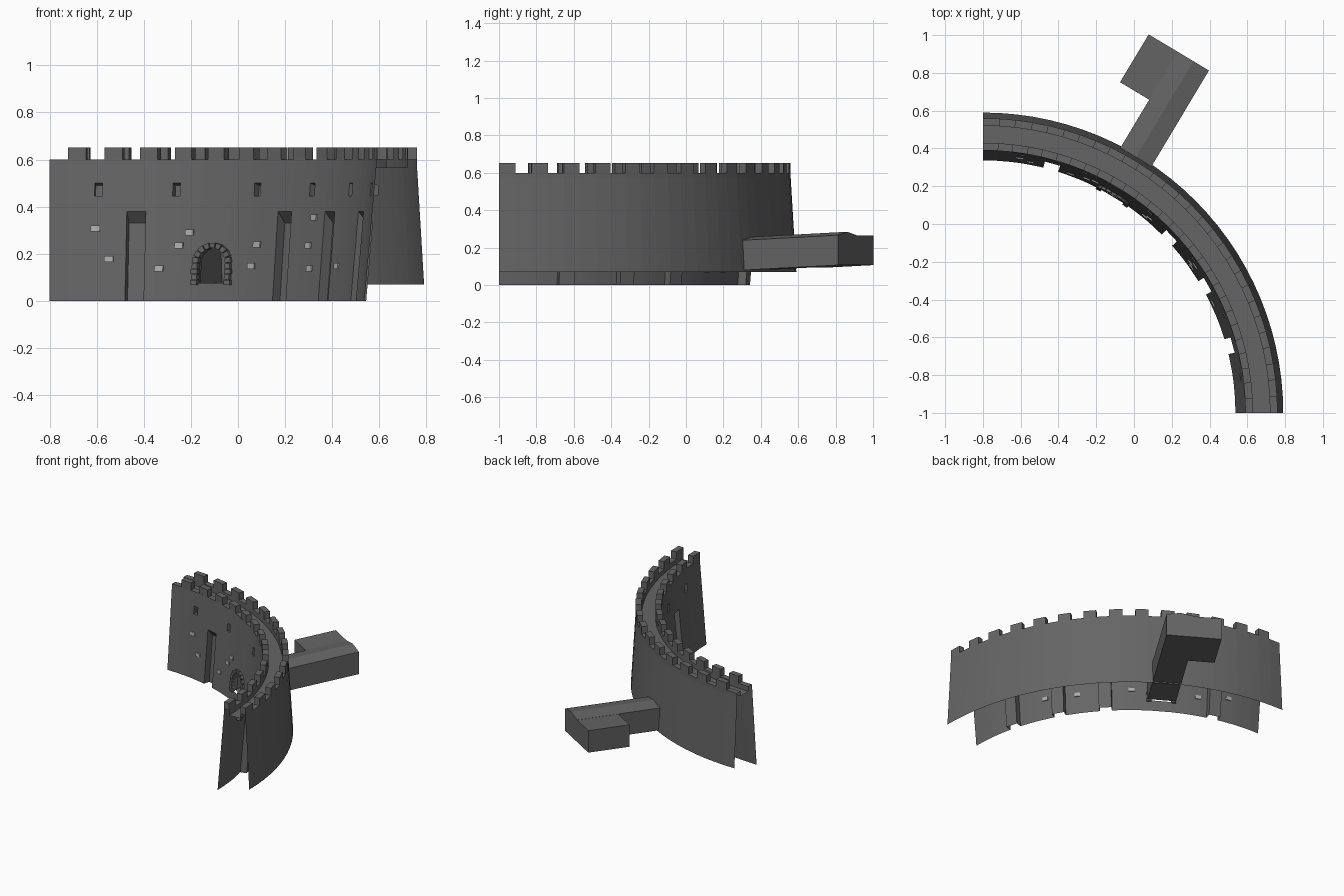
import bpy, bmesh
from math import sin, cos, asin, radians, degrees, pi
from mathutils import Vector

if "Cube" in bpy.data.objects:
    bpy.data.objects.remove(bpy.data.objects["Cube"])

CX, CY = -0.8, -1.0           # centre of the curved wall
STEP = 90 / 28                # angular width of one facet
DOOR = 30.9                   # angle of doorway and passage


def P(a, r, z):
    """Point at angle a (degrees from +y towards +x), radius r, height z."""
    return Vector((CX + r * sin(radians(a)), CY + r * cos(radians(a)), z))


def inner_r(z):
    return 1.337 + 0.053 * z / 0.6


def material(name, v):
    m = bpy.data.materials.new(name)
    m.diffuse_color = (v, v, v, 1)
    m.use_nodes = True
    m.node_tree.nodes["Principled BSDF"].inputs["Base Color"].default_value = m.diffuse_color
    return m


STONE = material("dark_stone", 0.13)
PALE = material("pale_stone", 0.42)


def face(bm, *pts):
    bm.faces.new([bm.verts.new(p) for p in pts])


def hexa(bm, a, b):
    """Six-sided block between two matching quads."""
    va, vb = [bm.verts.new(p) for p in a], [bm.verts.new(p) for p in b]
    bm.faces.new(va)
    bm.faces.new(vb[::-1])
    for i in range(4):
        j = (i + 1) % 4
        bm.faces.new((va[j], va[i], vb[i], vb[j]))


def finish(name, bm, mat=STONE, towards_axis=None):
    bmesh.ops.remove_doubles(bm, verts=bm.verts, dist=0.00005)
    bmesh.ops.recalc_face_normals(bm, faces=bm.faces)
    if towards_axis is not None:
        bm.normal_update()
        s = sum(f.normal.dot(Vector((CX, CY, 0.3)) - f.calc_center_median()) * f.calc_area()
                for f in bm.faces)
        if (s > 0) != towards_axis:
            bmesh.ops.reverse_faces(bm, faces=bm.faces)
    me = bpy.data.meshes.new(name)
    bm.to_mesh(me)
    bm.free()
    me.materials.append(mat)
    ob = bpy.data.objects.new(name, me)
    bpy.context.collection.objects.link(ob)
    return ob


# Outer wall, parapets and walkway: one profile swept through 90 degrees
profile = [(1.59, .07), (1.56, .57), (1.56, .6), (1.52, .6),
           (1.52, .565), (1.43, .565), (1.43, .6), (1.39, .6)]
bm = bmesh.new()
for k in range(28):
    a, b = k * STEP, (k + 1) * STEP
    for (r0, z0), (r1, z1) in zip(profile, profile[1:]):
        face(bm, P(a, r0, z0), P(a, r1, z1), P(b, r1, z1), P(b, r0, z0))
finish("outer_wall_and_walkway", bm, STONE, False)

# Inner wall: sheet with buttress slots, arrow slits and an arched doorway
slots = [(c - 1.75, c + 1.75) for c in (15.6, 46.8, 60.3, 74.8)]
slits = [(c - .7, c + .7) for c in (8.7, 23, 39.8, 54, 68, 82)]
DW, SPRING, SILL, RISE = 3.05, .16, .075, .068   # doorway half-angle and heights
door = (DOOR - DW, DOOR + DW)
cuts = slots + slits + [door]
angles = [k * STEP for k in range(29)
          if not any(a - .3 < k * STEP < b + .3 for a, b in cuts)]
angles = sorted(angles + [v for c in cuts for v in c])
levels = [0, SILL, SPRING, .25, .38, .445, .5, .6]


def wall(a, z, d=0):
    return P(a, inner_r(z) + d, z)


def recess(bm, a, b, z0, z1, drop, d, sill):
    zb = z1 - drop
    face(bm, wall(a, z0, d), wall(b, z0, d), wall(b, zb, d), wall(a, zb, d))
    face(bm, wall(a, zb, d), wall(b, zb, d), wall(b, z1), wall(a, z1))
    for s in (a, b):
        face(bm, wall(s, z0), wall(s, z0, d), wall(s, zb, d), wall(s, z1))
    if sill:
        face(bm, wall(a, z0), wall(b, z0), wall(b, z0, d), wall(a, z0, d))


bm = bmesh.new()
for a, b in zip(angles, angles[1:]):
    for z0, z1 in zip(levels, levels[1:]):
        if (a, b) in slots and z1 <= .38:
            continue
        if (a, b) in slits and z0 == .445:
            continue
        if (a, b) == door and SILL <= z0 < .25:
            continue
        face(bm, wall(a, z0), wall(b, z0), wall(b, z1), wall(a, z1))
for a, b in slots:
    recess(bm, a, b, 0, .38, .05, .045, False)
for a, b in slits:
    recess(bm, a, b, .445, .5, .01, .03, True)
# wall above the arch, and the reveal of the doorway
arch = [(DOOR - DW * cos(pi * i / 10), SPRING + RISE * sin(pi * i / 10)) for i in range(11)]
for (a, za), (b, zb) in zip(arch, arch[1:]):
    face(bm, wall(a, za), wall(b, zb), wall(b, .25), wall(a, .25))
rim = [(door[0], SILL)] + arch + [(door[1], SILL)]
for (a, za), (b, zb) in zip(rim, rim[1:]):
    face(bm, wall(a, za), wall(b, zb), wall(b, zb, .03), wall(a, za, .03))
finish("inner_wall", bm, STONE, True)

# Merlons along both parapets
bm = bmesh.new()
for k in range(14):
    a, b = (2 * k + 1) * STEP, (2 * k + 2) * STEP
    for r0, r1 in ((1.39, 1.43), (1.52, 1.56)):
        hexa(bm, *[[P(a, r0, z), P(b, r0, z), P(b, r1, z), P(a, r1, z)] for z in (.6, .652)])
finish("merlons", bm)

# Stones framing the doorway
bm = bmesh.new()


def block(bm, quad, out, back):
    hexa(bm, [wall(a, z, -out) for a, z in quad], [wall(a, z, back) for a, z in quad])


def ring(t, w, h):
    return (DOOR - w * cos(t), SPRING + h * sin(t))


N = 9
for i in range(N):
    t0, t1 = pi * (i + .08) / N, pi * (i + .92) / N
    block(bm, [ring(t0, DW - .15, RISE - .003), ring(t1, DW - .15, RISE - .003),
               ring(t1, 4.1, .087), ring(t0, 4.1, .087)], .014, .012)
for s in (-1, 1):
    for i in range(4):
        z0 = .067 + i * .0235
        w = 4.2 if i % 2 == 0 else 4.0
        u0, u1 = DOOR + s * (DW - .15), DOOR + s * w
        block(bm, [(u0, z0), (u1, z0), (u1, z0 + .021), (u0, z0 + .021)], .016, .012)
finish("door_arch_stones", bm)

# Pale bricks standing slightly proud of the inner wall (x, z)
bm = bmesh.new()
for x, z in [(-.605, .308), (-.548, .178), (-.335, .137), (-.25, .235), (-.205, .29),
             (.082, .24), (.057, .148), (.325, .354), (.3, .235), (.305, .137), (.42, .148)]:
    a = degrees(asin((x - CX) / inner_r(z)))
    w, h = .82, .0125
    block(bm, [(a - w, z - h), (a + w, z - h), (a + w, z + h), (a - w, z + h)], .007, .006)
finish("pale_bricks", bm, PALE)

# Rising passage behind the doorway with a low gabled roof
def Q(d, t, h):
    """Point d outward along the passage, t sideways, h above its floor."""
    a = radians(DOOR)
    return Vector((CX + d * sin(a) - t * cos(a), CY + d * cos(a) + t * sin(a),
                   .08 + .046 * (d - 1.585) + h))


bm = bmesh.new()
section = [(-.096, 0), (-.096, .16), (0, .178), (.096, .16), (.096, 0)]
D0, D1 = 1.365, 2.17
for (t0, h0), (t1, h1) in zip(section, section[1:] + section[:1]):
    face(bm, Q(D0, t0, h0), Q(D1, t0, h0), Q(D1, t1, h1), Q(D0, t1, h1))
face(bm, *[Q(D1, t, h) for t, h in section])
finish("passage", bm)

# Side chamber at the far end of the passage
bm = bmesh.new()
hexa(bm, *[[Q(1.875, .09, h), Q(D1, .09, h), Q(D1, .276, h), Q(1.875, .276, h)]
           for h in (0, .159)])
finish("side_chamber", bm)
